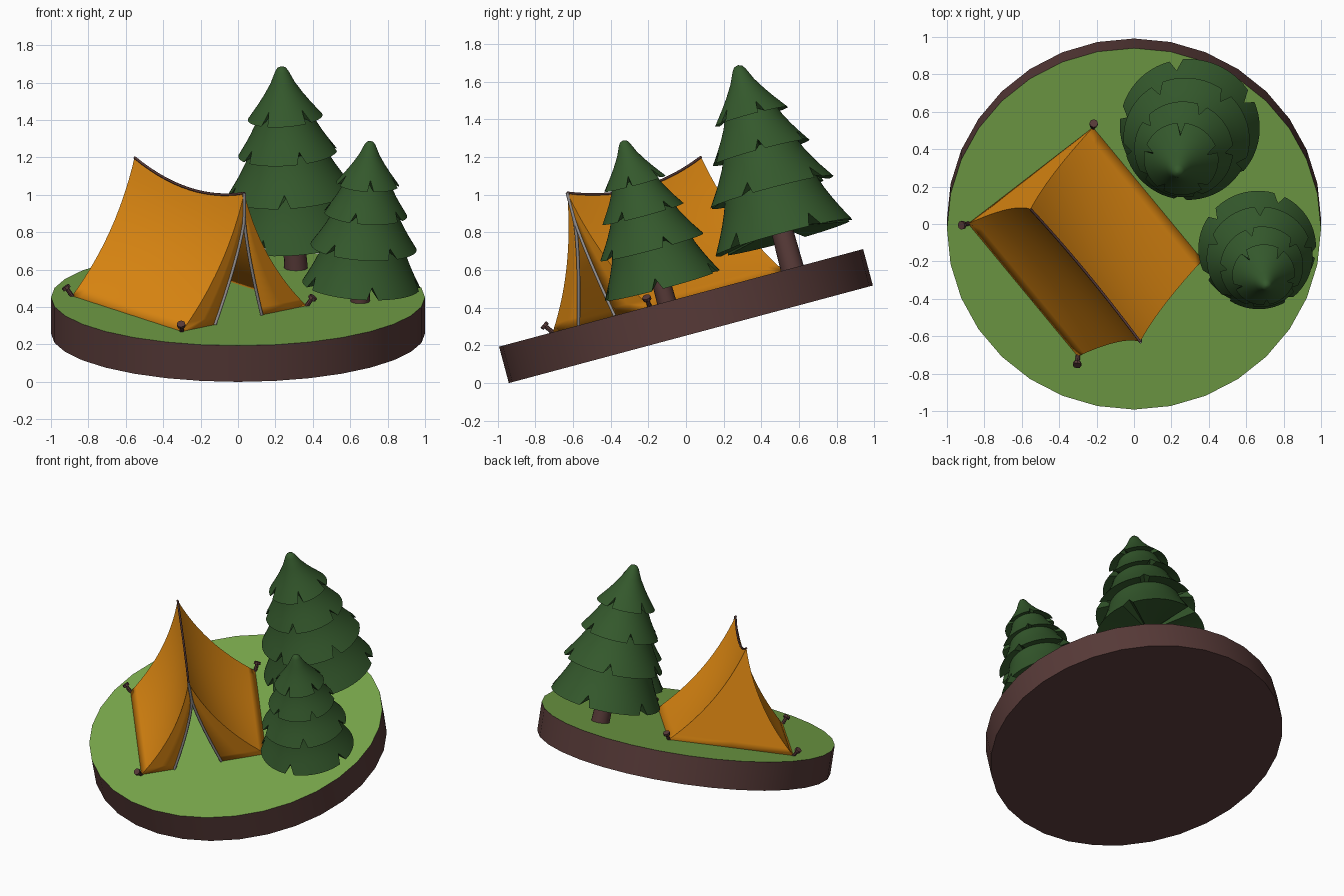
import bpy, bmesh, math
from mathutils import Matrix, Vector

if "Cube" in bpy.data.objects:
    bpy.data.objects.remove(bpy.data.objects["Cube"], do_unlink=True)


def material(name, rgb):
    m = bpy.data.materials.new(name)
    m.use_nodes = True
    m.diffuse_color = (*rgb, 1)
    bsdf = next(n for n in m.node_tree.nodes if n.type == "BSDF_PRINCIPLED")
    bsdf.inputs["Base Color"].default_value = (*rgb, 1)
    return m


GRASS = material("grass green", (0.195, 0.40, 0.072))
EARTH = material("earth brown", (0.095, 0.042, 0.039))
PINE = material("pine green", (0.034, 0.098, 0.025))
CANVAS = material("canvas orange", (0.74, 0.25, 0.006))
TRIM = material("trim grey", (0.30, 0.28, 0.28))

# Everything is modelled on a level ground, then tipped with the whole slope
SLOPE = Matrix.Translation((0, -0.026, 0.452)) @ Matrix.Rotation(math.radians(15), 4, "X")


def finish(name, bm, mats, place, angle=35):
    bmesh.ops.remove_doubles(bm, verts=bm.verts, dist=0.0005)
    bmesh.ops.recalc_face_normals(bm, faces=bm.faces)
    me = bpy.data.meshes.new(name)
    bm.to_mesh(me)
    bm.free()
    ob = bpy.data.objects.new(name, me)
    bpy.context.collection.objects.link(ob)
    for m in mats:
        me.materials.append(m)
    ob.matrix_world = SLOPE @ place
    bpy.ops.object.select_all(action="DESELECT")
    ob.select_set(True)
    bpy.context.view_layer.objects.active = ob
    bpy.ops.object.shade_smooth_by_angle(angle=math.radians(angle))
    return ob


def cone(bm, r1, r2, depth, segs, mat):
    bmesh.ops.create_cone(bm, cap_ends=True, segments=segs, radius1=r1,
                          radius2=r2, depth=depth, matrix=mat)


def tube(name, points, radius, mat, place):
    cu = bpy.data.curves.new(name, "CURVE")
    cu.dimensions = "3D"
    cu.bevel_depth = radius
    cu.bevel_resolution = 1
    cu.use_fill_caps = True
    sp = cu.splines.new("POLY")
    sp.points.add(len(points) - 1)
    for p, co in zip(sp.points, points):
        p.co = (*co, 1)
    cu.materials.append(mat)
    ob = bpy.data.objects.new(name, cu)
    bpy.context.collection.objects.link(ob)
    ob.matrix_world = SLOPE @ place


# Ground disc: grass on top, earth elsewhere
bm = bmesh.new()
cone(bm, 1, 1, 0.2, 32, Matrix.Translation((0, 0, -0.1)))
bm.normal_update()
for f in bm.faces:
    f.material_index = 1 if f.normal.z > 0.5 else 0
finish("ground_disc", bm, [EARTH, GRASS], Matrix())

# Pine trees: start radius and height, rim radius and height of each tier
TIERS = [(0.036, 1.09, 0.20, 0.834), (0.14, 0.86, 0.265, 0.636),
         (0.20, 0.665, 0.338, 0.418), (0.25, 0.45, 0.375, 0.168)]
SEGS = 64


def tree_foliage(name, place, turn):
    bm = bmesh.new()
    rows = [[(0.002, 1.117)] * SEGS, [(0.022, 1.11)] * SEGS]
    for k, (r0, w0, r1, w1) in enumerate(TIERS):
        def skirt(t):
            return (r0 + (r1 - r0) * t ** 1.25, w0 + (w1 - w0) * t)
        rows += [[skirt(t)] * SEGS for t in (0, 0.25, 0.5, 0.7)]
        inner = TIERS[k + 1][:2] if k < 3 else (0.05, 0.22)
        notches = {(turn + 9 * k + 13 * j) % SEGS for j in range(5)}
        rows.append([skirt(0.74) if i in notches else (r1, w1) for i in range(SEGS)])
        rows.append([inner] * SEGS)
    rings = []
    for row in rows:
        rings.append([bm.verts.new((r * math.cos(i * math.tau / SEGS),
                                    r * math.sin(i * math.tau / SEGS), w))
                      for i, (r, w) in enumerate(row)])
    for a, b in zip(rings, rings[1:]):
        for i in range(SEGS):
            j = (i + 1) % SEGS
            bm.faces.new((a[i], b[i], b[j], a[j]))
    bm.faces.new(rings[0])
    finish(name, bm, [PINE], place, 40)


def tree(name, x, y, sink, scale, lean, turn):
    place = (Matrix.Translation((x, y, -sink)) @ Matrix.Rotation(math.radians(lean), 4, "Y")
             @ Matrix.Scale(scale, 4))
    tree_foliage(name + "_foliage", place, turn)
    bm = bmesh.new()
    cone(bm, 0.064, 0.056, 0.36, 16, Matrix.Translation((0, 0, 0.12)))
    finish(name + "_trunk", bm, [EARTH], place)


tree("tall_pine", 0.31, 0.61, 0, 1, -4, 3)
tree("small_pine", 0.65, -0.08, 0.05, 0.84, 3.5, 10)

# Tent: x across, y towards the back, z up
TENT = Matrix.Translation((-0.26, -0.072, 0)) @ Matrix.Rotation(math.radians(38.6), 4, "Z")
HALF_L, HALF_W, HEIGHT, DOOR_H = 0.47, 0.427, 0.695, 0.55
DOOR = {-1: 0.20, 1: 0.12}


def section(s):
    sag = 4 * s * (1 - s)
    return HALF_W * s - 0.047 * sag, HEIGHT * (1 - s) - 0.028 * sag


def roof(side):
    def fn(s, t):
        q, z = section(s)
        return (side * q, HALF_L * (2 * t - 1), z - 0.3 * t * (1 - t) * (1 - s))
    return fn


def door_edge(side, s):
    q, z = section(s)
    drop = max(0, DOOR_H - z) / DOOR_H
    return (side * DOOR[side] * drop ** 1.3, -HALF_L, z)


def flap(side):
    def fn(s, k):
        q, z = section(s)
        x = door_edge(side, s)[0]
        return (x + (side * q - x) * k, -HALF_L, z)
    return fn


def back_wall(s, k):
    q, z = section(s)
    return (q * (2 * k - 1), HALF_L, z)


def add_grid(bm, fn, nu, nv):
    g = [[bm.verts.new(fn(i / nu, j / nv)) for j in range(nv + 1)] for i in range(nu + 1)]
    for i in range(nu):
        for j in range(nv):
            bm.faces.new((g[i][j], g[i + 1][j], g[i + 1][j + 1], g[i][j + 1]))


N = 14
bm = bmesh.new()
for side in (-1, 1):
    add_grid(bm, roof(side), N, N)
    add_grid(bm, flap(side), N, 2)
add_grid(bm, back_wall, N, 2)
bmesh.ops.remove_doubles(bm, verts=bm.verts, dist=0.0005)
bmesh.ops.dissolve_degenerate(bm, edges=bm.edges, dist=0.0005)
tent = finish("tent_canvas", bm, [CANVAS], TENT)
solid = tent.modifiers.new("cloth thickness", "SOLIDIFY")
solid.thickness = 0.008
solid.offset = -1

# Door trims and ridge seam
for side, word in ((-1, "left"), (1, "right")):
    tube("door_trim_" + word, [door_edge(side, i / N) for i in range(N + 1)], 0.009, TRIM, TENT)
tube("ridge_seam", [roof(1)(0, i / N) for i in range(N + 1)], 0.007, EARTH, TENT)

# Pegs leaning outwards at the four corners
bm = bmesh.new()
for sx in (-1, 1):
    for sy in (-1, 1):
        out = Vector((sx * 0.5, sy * 0.5, 1)).normalized()
        foot = Vector((sx * HALF_W, sy * HALF_L, 0))
        turn = out.to_track_quat("Z", "Y").to_matrix().to_4x4()
        cone(bm, 0.012, 0.012, 0.07, 8, Matrix.Translation(foot + out * 0.02) @ turn)
        cone(bm, 0.023, 0.023, 0.018, 8, Matrix.Translation(foot + out * 0.055) @ turn)
finish("tent_pegs", bm, [EARTH], TENT)
